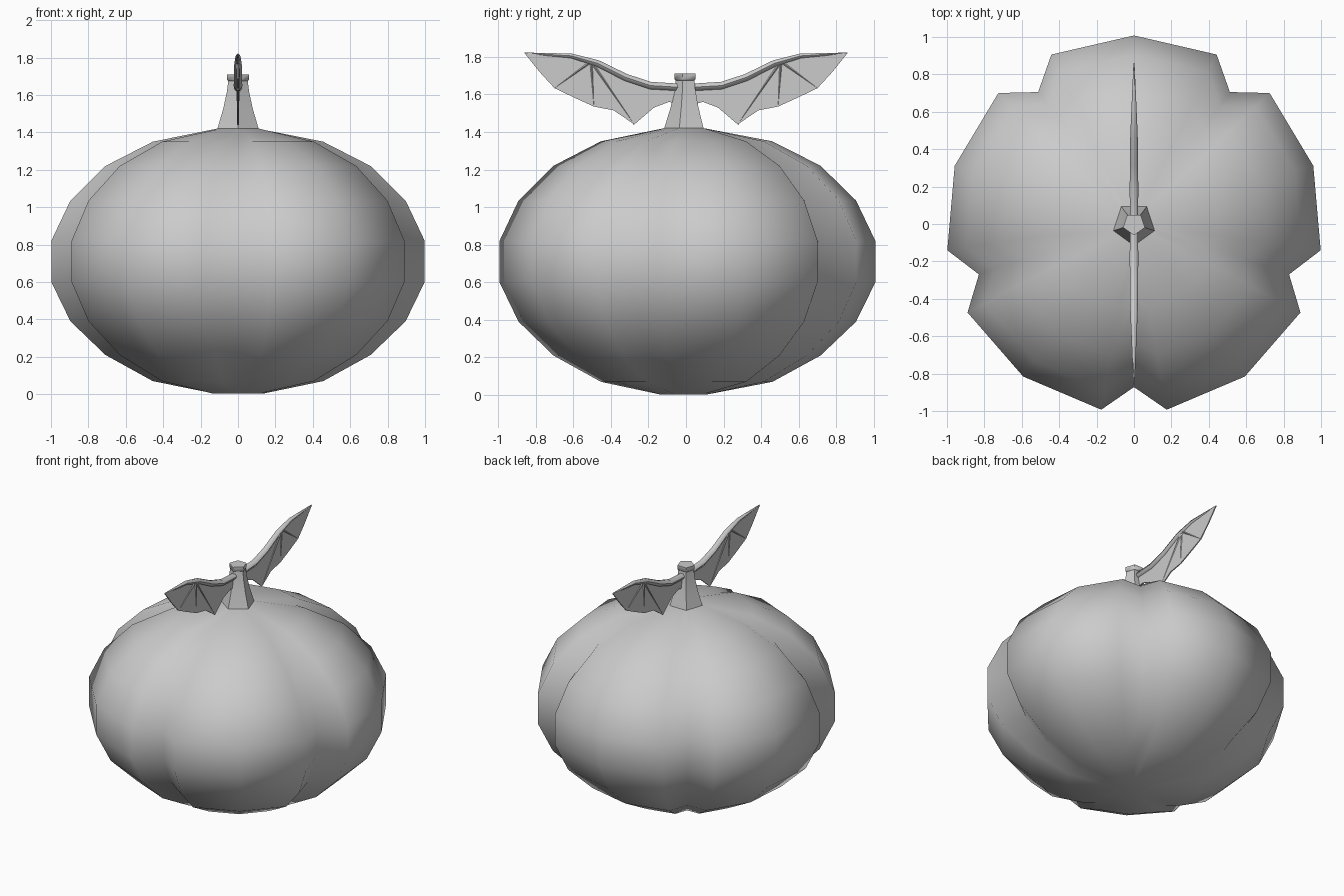
import bpy, bmesh
from math import sin, cos, radians, hypot
from mathutils import Vector

if "Cube" in bpy.data.objects:
    bpy.data.objects.remove(bpy.data.objects["Cube"])


def make_object(name, rings, cap_start=True, cap_end=True, angle=None):
    """Skin a list of vertex rings into a closed object."""
    bm = bmesh.new()
    loops = [[bm.verts.new(p) for p in ring] for ring in rings]
    n = len(loops[0])
    for a, b in zip(loops, loops[1:]):
        for i in range(n):
            j = (i + 1) % n
            bm.faces.new((a[i], a[j], b[j], b[i]))
    for loop, use in ((loops[0], cap_start), (loops[-1], cap_end)):
        if use:
            bm.faces.new(loop)
    bmesh.ops.recalc_face_normals(bm, faces=bm.faces)
    return finish(name, bm, angle)


def finish(name, bm, angle=None):
    mesh = bpy.data.meshes.new(name)
    bm.to_mesh(mesh)
    bm.free()
    ob = bpy.data.objects.new(name, mesh)
    bpy.context.collection.objects.link(ob)
    bpy.ops.object.select_all(action='DESELECT')
    ob.select_set(True)
    bpy.context.view_layer.objects.active = ob
    if angle is None:
        bpy.ops.object.shade_smooth()
    elif angle > 0:
        bpy.ops.object.shade_smooth_by_angle(angle=radians(angle))
    return ob


# Pumpkin body: five lobes, deep grooves, pentagonal at the poles
lobe = [(0, 0.865), (10, 1.0), (36, 1.0), (62, 1.0)]


def pole_ring(r, z):
    pts = []
    for k in range(5):
        for da, _ in lobe:
            a = radians(-90 + 72 * k + da)
            rr = r * cos(radians(36)) / cos(radians(da - 36))
            pts.append((rr * cos(a), rr * sin(a), z))
    return pts


def body_ring(r, z):
    pts = []
    for k in range(5):
        for da, f in lobe:
            a = radians(-90 + 72 * k + da)
            pts.append((r * f * cos(a), r * f * sin(a), z))
    return pts


profile = [(0.46, 0.07), (0.716, 0.21), (0.905, 0.39), (1.008, 0.60),
           (1.008, 0.82), (0.905, 1.035), (0.716, 1.22), (0.46, 1.35)]
make_object("pumpkin_body",
            [pole_ring(0.14, 0.003)] + [body_ring(r, z) for r, z in profile]
            + [pole_ring(0.117, 1.42)])

# Stem: five-sided, flared at the foot, with a small lip at the top
stem = [(0.117, 1.415), (0.082, 1.53), (0.062, 1.62), (0.055, 1.675),
        (0.061, 1.68), (0.061, 1.71)]
make_object("stem", [[(r * cos(radians(-90 + 72 * k)),
                       r * sin(radians(-90 + 72 * k)), z) for k in range(5)]
                     for r, z in stem], angle=50)


# Wings: tapered arm, three finger bones and a scalloped membrane
def rod(name, path, sides=6):
    """Tapered tube in the x = 0 plane; path holds (y, z, radius)."""
    rings = []
    for i, (y, z, r) in enumerate(path):
        p, q = path[max(i - 1, 0)], path[min(i + 1, len(path) - 1)]
        dy, dz = q[0] - p[0], q[1] - p[1]
        d = hypot(dy, dz)
        ny, nz = -dz / d, dy / d
        rings.append([(r * cos(radians(360 * k / sides)),
                       y + ny * r * sin(radians(360 * k / sides)),
                       z + nz * r * sin(radians(360 * k / sides)))
                      for k in range(sides)])
    return make_object(name, rings, angle=60)


arm = [(0.02, 1.637, 0.022), (0.19, 1.647, 0.023), (0.32, 1.69, 0.022),
       (0.47, 1.765, 0.02), (0.61, 1.805, 0.014), (0.86, 1.82, 0.003)]
finger_tips = [(0.70, 1.633), (0.49, 1.535), (0.275, 1.44)]
wrist = (0.505, 1.775)
lower_edge = [(0.78, 1.72), (0.70, 1.633), (0.60, 1.585), (0.49, 1.535),
              (0.385, 1.515), (0.275, 1.44), (0.17, 1.53), (0.09, 1.56),
              (0.02, 1.54)]

for side, s in (("front", -1), ("back", 1)):
    rod(side + "_wing_arm", [(s * y, z, r) for y, z, r in arm])
    for i, (y, z) in enumerate(finger_tips):
        rod(f"{side}_wing_finger_{i + 1}",
            [(s * wrist[0], wrist[1], 0.011), (s * y, z, 0.004)], 4)
    outline = [(y, z) for y, z, r in arm] + lower_edge
    half = 0.004
    make_object(side + "_wing_membrane",
                [[(x, s * y, z) for y, z in outline] for x in (-half, half)],
                angle=30)
